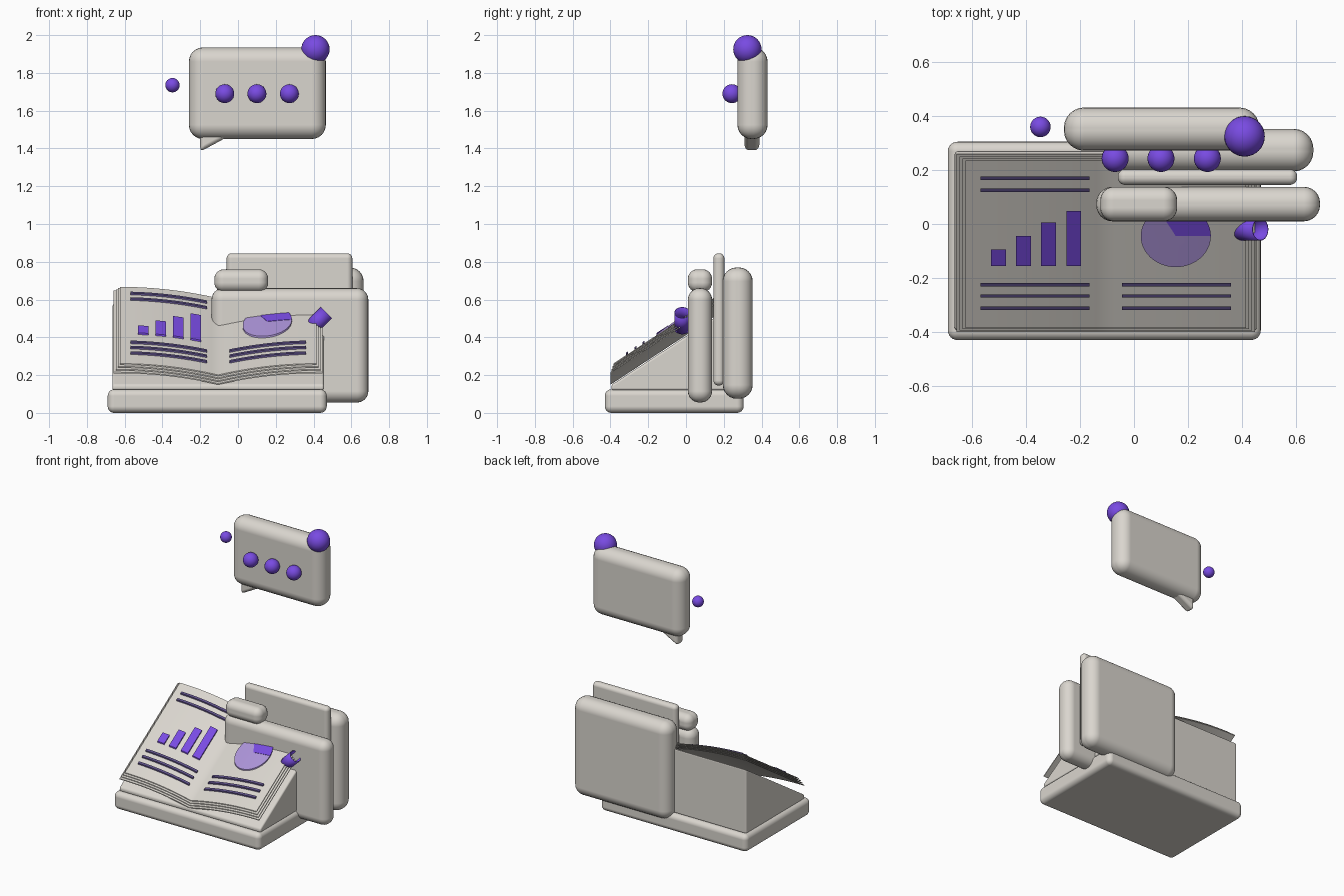
import bpy, bmesh, math
from mathutils import Vector

if "Cube" in bpy.data.objects:
    bpy.data.objects.remove(bpy.data.objects["Cube"])


def material(name, rgb):
    m = bpy.data.materials.new(name)
    m.diffuse_color = (*rgb, 1)
    m.use_nodes = True
    m.node_tree.nodes["Principled BSDF"].inputs["Base Color"].default_value = m.diffuse_color
    return m


CREAM = material("warm_grey", (0.70, 0.67, 0.62))
PURPLE = material("purple", (0.19, 0.07, 0.76))
LILAC = material("lilac", (0.42, 0.30, 0.70))
INK = material("dark_ink", (0.11, 0.08, 0.24))


def finish(name, bm, mat, angle=35):
    bmesh.ops.recalc_face_normals(bm, faces=bm.faces[:])
    me = bpy.data.meshes.new(name)
    bm.to_mesh(me)
    bm.free()
    me.materials.append(mat)
    ob = bpy.data.objects.new(name, me)
    bpy.context.collection.objects.link(ob)
    bpy.ops.object.select_all(action='DESELECT')
    ob.select_set(True)
    bpy.context.view_layer.objects.active = ob
    bpy.ops.object.shade_smooth_by_angle(angle=math.radians(angle))
    return ob


def soften(ob, width, segments=6):
    b = ob.modifiers.new("rounding", 'BEVEL')
    b.width = width
    b.segments = segments
    b.limit_method = 'ANGLE'
    b.harden_normals = True
    return ob


def rounded_box(name, x, y, z, radius):
    bm = bmesh.new()
    bmesh.ops.create_cube(bm, size=1)
    for v in bm.verts:
        for i, (lo, hi) in enumerate((x, y, z)):
            v.co[i] = hi if v.co[i] > 0 else lo
    return soften(finish(name, bm, CREAM), radius)


def prism(name, outline, axis, lo, hi, radius):
    """Extrude a 2D outline along x (axis 0) or y (axis 1)."""
    bm = bmesh.new()
    place = (lambda a, b: (lo, a, b)) if axis == 0 else (lambda a, b: (a, lo, b))
    face = bm.faces.new([bm.verts.new(place(a, b)) for a, b in outline])
    new = bmesh.ops.extrude_face_region(bm, geom=[face])['geom']
    for v in new:
        if isinstance(v, bmesh.types.BMVert):
            v.co[axis] = hi
    return soften(finish(name, bm, CREAM), radius, 5)


def ball(name, centre, r):
    bm = bmesh.new()
    bmesh.ops.create_uvsphere(bm, u_segments=32, v_segments=16, radius=r)
    bmesh.ops.translate(bm, verts=bm.verts[:], vec=centre)
    return finish(name, bm, PURPLE)


# Open book surface: tilted toward the reader, each page arching up from the spine
SPINE, SLOPE = -0.105, 0.655


def page_z(x, y):
    u = min(abs(x - SPINE) / 0.52, 1)
    return 0.201 + SLOPE * (y + 0.385) + 0.06 * (1 - (1 - u) ** 2)


def drape(name, point, nu, nv, lift, thick, mat):
    """Thin plate following the page surface; point(u, v) gives x, y."""
    bm = bmesh.new()
    rows = []
    for i in range(nu + 1):
        row = []
        for j in range(nv + 1):
            x, y = point(i / nu, j / nv)
            row.append(bm.verts.new((x, y, page_z(x, y) + lift)))
        rows.append(row)
    for i in range(nu):
        for j in range(nv):
            bm.faces.new((rows[i][j], rows[i + 1][j], rows[i + 1][j + 1], rows[i][j + 1]))
    bmesh.ops.remove_doubles(bm, verts=bm.verts[:], dist=1e-5)
    new = bmesh.ops.extrude_face_region(bm, geom=bm.faces[:])['geom']
    moved = [v for v in new if isinstance(v, bmesh.types.BMVert)]
    bmesh.ops.translate(bm, verts=moved, vec=(0, 0, -thick))
    return finish(name, bm, mat)


def patch(name, x0, x1, y0, y1, nx, lift, thick, mat):
    return drape(name, lambda u, v: (x0 + (x1 - x0) * u, y0 + (y1 - y0) * v),
                 nx, 1, lift, thick, mat)


# Base and sloped book stand
rounded_box("base", (-0.69, 0.47), (-0.43, 0.305), (0, 0.125), 0.035)
prism("stand", [(-0.395, 0.12), (0.27, 0.12), (0.27, 0.582), (-0.395, 0.148)],
      0, -0.665, 0.455, 0.012)

# Stacked pages
for i in range(4):
    half = 0.52 + 0.011 * i
    patch("page_sheet", SPINE - half, SPINE + half, -0.385 - 0.005 * i,
          0.235 + 0.008 * i, 32, -0.012 * i, 0.006, CREAM)

# Text lines
for y in (0.17, 0.125, -0.225, -0.267, -0.312):
    patch("text_line", -0.57, -0.165, y - 0.006, y + 0.006, 14, 0.014, 0.009, INK)
for y in (-0.225, -0.267, -0.312):
    patch("text_line", -0.045, 0.36, y - 0.006, y + 0.006, 14, 0.014, 0.009, INK)

# Bar chart
for i, top in enumerate((-0.095, -0.045, 0.005, 0.048)):
    x = -0.53 + 0.093 * i
    patch("chart_bar", x, x + 0.055, -0.155, top, 3, 0.014, 0.009, PURPLE)


# Pie chart
def pie(name, a0, a1, lift, mat):
    def point(u, v):
        a = math.radians(a0 + (a1 - a0) * u)
        return 0.155 + 0.13 * v * math.cos(a), -0.045 + 0.115 * v * math.sin(a)
    drape(name, point, (a1 - a0) // 8, 4, lift, 0.009, mat)


pie("pie_slice", 0, 120, 0.016, PURPLE)
pie("pie_rest", 120, 360, 0.014, LILAC)

# Folder with tab, paper sheet and rear panel
rounded_box("folder_front", (-0.14, 0.69), (0.01, 0.138), (0.055, 0.66), 0.06)
rounded_box("folder_tab", (-0.125, 0.16), (0.01, 0.138), (0.64, 0.76), 0.05)
rounded_box("paper_sheet", (-0.06, 0.605), (0.145, 0.203), (0.145, 0.845), 0.027)
rounded_box("folder_back", (-0.10, 0.665), (0.195, 0.353), (0.075, 0.77), 0.073)

# Open purple tube beside the page
bm = bmesh.new()
bmesh.ops.create_cone(bm, cap_ends=False, segments=32, radius1=0.042, radius2=0.042, depth=0.12)
tilt = Vector((0, 0, 1)).rotation_difference(Vector((1, 0, 1))).to_matrix()
bmesh.ops.rotate(bm, verts=bm.verts[:], matrix=tilt, cent=(0, 0, 0))
bmesh.ops.translate(bm, verts=bm.verts[:], vec=(0.426, -0.02, 0.488))
tube = finish("tube", bm, PURPLE)
wall = tube.modifiers.new("wall", 'SOLIDIFY')
wall.thickness = 0.003

# Speech bubble with tail, dots and notification balls
rounded_box("bubble", (-0.26, 0.465), (0.272, 0.432), (1.45, 1.935), 0.075)
prism("bubble_tail", [(-0.2, 1.383), (-0.03, 1.475), (-0.03, 1.52), (-0.2, 1.52)],
      1, 0.31, 0.388, 0.025)
for x in (-0.07, 0.10, 0.272):
    ball("bubble_dot", (x, 0.243, 1.69), 0.05)
ball("badge_ball", (0.41, 0.325, 1.925), 0.075)
ball("floating_ball", (-0.347, 0.36, 1.735), 0.038)
